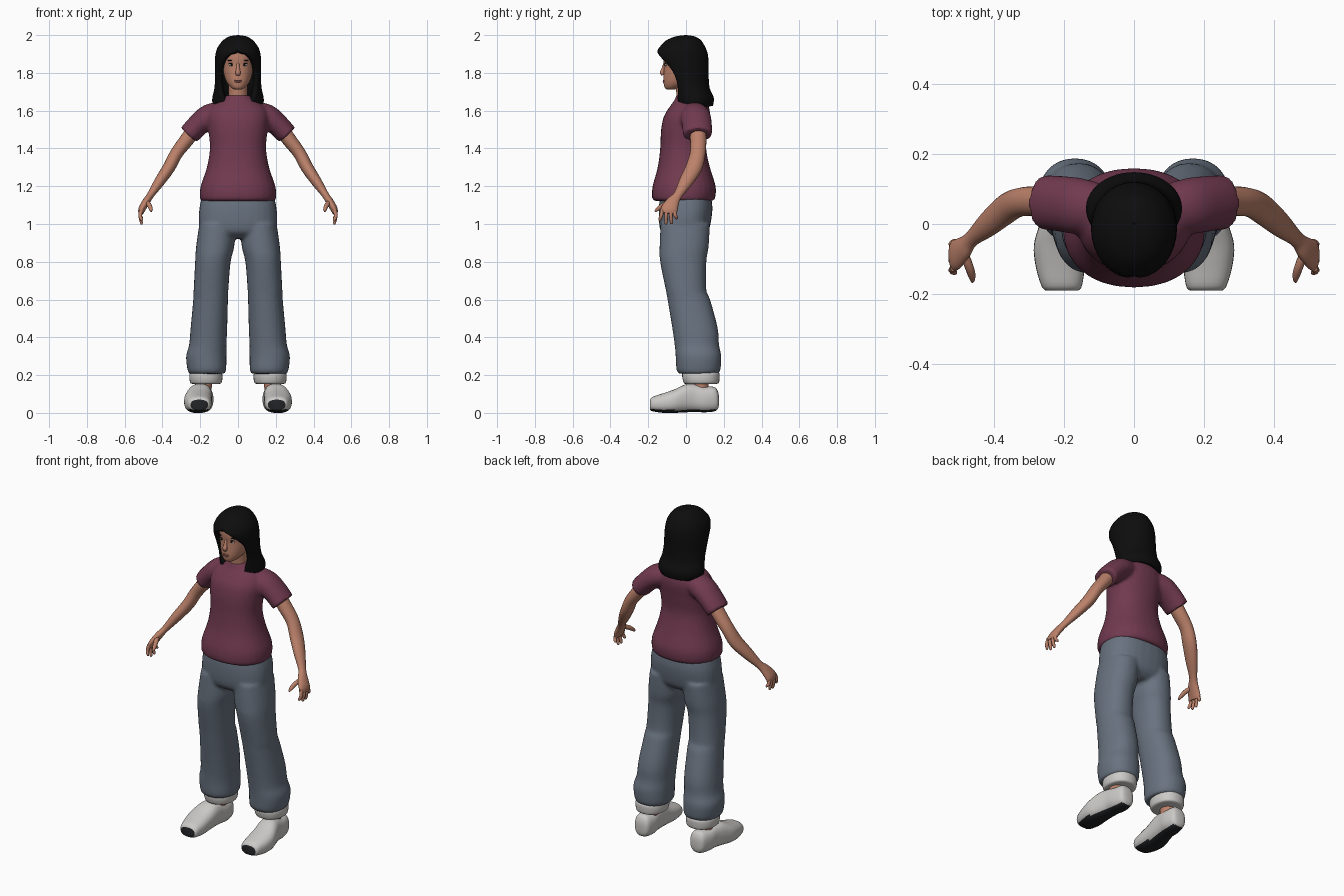
import bpy, bmesh, math
from mathutils import Vector

if "Cube" in bpy.data.objects:
    bpy.data.objects.remove(bpy.data.objects["Cube"])


def material(name, rgb):
    m = bpy.data.materials.new(name)
    m.diffuse_color = (*rgb, 1)
    m.use_nodes = True
    m.node_tree.nodes["Principled BSDF"].inputs["Base Color"].default_value = m.diffuse_color
    return m


SKIN = material("skin", (0.50, 0.22, 0.145))
SHIRT = material("maroon cloth", (0.165, 0.042, 0.078))
DENIM = material("grey blue cloth", (0.14, 0.17, 0.215))
HAIR = material("black hair", (0.004, 0.004, 0.004))
SHOE = material("off white", (0.60, 0.59, 0.57))
SOLE = material("dark sole", (0.015, 0.016, 0.018))
LIPS = material("lips", (0.36, 0.13, 0.11))
EYE = material("eye white", (0.65, 0.65, 0.62))


def smooth_rows(rows, steps=4):
    """Catmull-Rom resampling of a table of numbers."""
    out = []
    for i in range(len(rows) - 1):
        p0, p1 = rows[max(i - 1, 0)], rows[i]
        p2, p3 = rows[i + 1], rows[min(i + 2, len(rows) - 1)]
        for k in range(steps):
            t = k / steps
            out.append(tuple(
                0.5 * (2 * b + (c - a) * t + (2 * a - 5 * b + 4 * c - d) * t * t
                       + (3 * b - a - 3 * c + d) * t ** 3)
                for a, b, c, d in zip(p0, p1, p2, p3)))
    return out + [tuple(rows[-1])]


def loft(bm, sections, n=28, power=2.0):
    """Skin rounded sections (centre, half axis A, half axis B), capped."""
    rings = []
    for c, a, b in sections:
        ring = []
        for j in range(n):
            t = 2 * math.pi * j / n
            u, v = math.cos(t), math.sin(t)
            u = math.copysign(abs(u) ** (2 / power), u)
            v = math.copysign(abs(v) ** (2 / power), v)
            ring.append(bm.verts.new(c + a * u + b * v))
        rings.append(ring)
    for r, q in zip(rings, rings[1:]):
        for j in range(n):
            k = (j + 1) % n
            bm.faces.new((r[j], r[k], q[k], q[j]))
    bm.faces.new(rings[0])
    bm.faces.new(rings[-1])


def stack(bm, rows, side=1, power=2.0):
    """Horizontal sections: z, x centre, x half width, y front, y back."""
    loft(bm, [(Vector((side * x, (f + b) / 2, z)), Vector((w, 0, 0)),
               Vector((0, (b - f) / 2, 0))) for z, x, w, f, b in smooth_rows(rows)],
         power=power)


def tube(bm, rows, side=1, n=20):
    """Sections across a path: x, y, z, radius along y, other radius."""
    rows = smooth_rows(rows)
    pts = [Vector((side * r[0], r[1], r[2])) for r in rows]
    secs = []
    for i, r in enumerate(rows):
        d = (pts[min(i + 1, len(pts) - 1)] - pts[max(i - 1, 0)]).normalized()
        u = Vector((0, 1, 0))
        u = (u - d * u.dot(d)).normalized()
        secs.append((pts[i], u * r[3], d.cross(u) * r[4]))
    loft(bm, secs, n)


def finish(bm, name, mats, mirror=False, voxel=0, angle=50, recalc=True):
    if recalc:
        bmesh.ops.recalc_face_normals(bm, faces=bm.faces)
    me = bpy.data.meshes.new(name)
    bm.to_mesh(me)
    bm.free()
    ob = bpy.data.objects.new(name, me)
    bpy.context.collection.objects.link(ob)
    for m in mats:
        me.materials.append(m)
    bpy.ops.object.select_all(action='DESELECT')
    ob.select_set(True)
    bpy.context.view_layer.objects.active = ob
    bpy.ops.object.shade_smooth_by_angle(angle=math.radians(angle))
    if mirror:
        ob.modifiers.new("mirror", 'MIRROR')
    if voxel:  # fuse overlapping volumes into one cloth surface
        r = ob.modifiers.new("fuse", 'REMESH')
        r.mode, r.voxel_size, r.use_smooth_shade = 'VOXEL', voxel, True
        s = ob.modifiers.new("soften", 'SMOOTH')
        s.factor, s.iterations = 0.5, 5
    return ob


def blob(bm, centre, size):
    v = bmesh.ops.create_uvsphere(bm, u_segments=16, v_segments=10, radius=1)["verts"]
    bmesh.ops.scale(bm, vec=size, verts=v)
    bmesh.ops.translate(bm, vec=centre, verts=v)


# Shirt: torso with two sleeves
bm = bmesh.new()
stack(bm, [(1.122, 0, .195, -.17, .143), (1.14, 0, .202, -.18, .155),
           (1.2, 0, .198, -.177, .157), (1.3, 0, .165, -.15, .127),
           (1.4, 0, .149, -.137, .107), (1.5, 0, .157, -.132, .117),
           (1.57, 0, .162, -.117, .127), (1.62, 0, .142, -.087, .122),
           (1.655, 0, .095, -.062, .10), (1.682, 0, .06, -.052, .075)], power=2.2)
for s in (1, -1):
    tube(bm, [(.07, .04, 1.59, .065, .06), (.15, .05, 1.57, .08, .066),
              (.21, .058, 1.525, .08, .06), (.26, .062, 1.472, .078, .057)], s)
finish(bm, "shirt", [SHIRT], voxel=.01)

# Trousers: hips with two loose legs
bm = bmesh.new()
stack(bm, [(.925, 0, .12, -.09, .08), (.955, 0, .185, -.13, .115),
           (1.0, 0, .207, -.142, .13), (1.08, 0, .205, -.144, .14),
           (1.15, 0, .19, -.137, .133)], power=2.4)
for s in (1, -1):
    stack(bm, [(.207, .165, .092, -.035, .165), (.225, .165, .102, -.05, .182),
               (.3, .168, .107, -.055, .187), (.36, .16, .099, -.06, .175),
               (.45, .154, .097, -.073, .168), (.6, .145, .092, -.098, .128),
               (.65, .143, .092, -.107, .108), (.8, .133, .094, -.137, .108),
               (.88, .121, .101, -.14, .12), (1.0, .11, .095, -.135, .127)], s, 2.2)
finish(bm, "trousers", [DENIM], voxel=.01)

# Turned-up cuffs
bm = bmesh.new()
stack(bm, [(.153, .17, .07, 0, .16), (.16, .17, .083, -.012, .174),
           (.19, .17, .088, -.02, .178), (.212, .17, .084, -.018, .176),
           (.222, .17, .07, 0, .16)], power=2.2)
finish(bm, "cuff", [SHOE], mirror=True)

# Ankles
bm = bmesh.new()
stack(bm, [(.08, .188, .045, .03, .12), (.19, .18, .045, .03, .12)])
finish(bm, "ankle", [SKIN], mirror=True)

# Shoes, lofted from toe to heel, with dark sole and toe plate
bm = bmesh.new()
shoe = [(-.19, .205, .046, .015, .07), (-.175, .206, .058, .008, .086),
        (-.12, .21, .07, 0, .104), (-.06, .212, .073, 0, .125),
        (0, .203, .066, .003, .152), (.05, .195, .06, .005, .152),
        (.1, .19, .06, .003, .14), (.15, .187, .05, .008, .137),
        (.168, .187, .038, .02, .115), (.174, .187, .02, .04, .09)]
loft(bm, [(Vector((x, y, (lo + hi) / 2)), Vector((w, 0, 0)), Vector((0, 0, (hi - lo) / 2)))
          for y, x, w, lo, hi in smooth_rows(shoe)], power=2.5)
bmesh.ops.recalc_face_normals(bm, faces=bm.faces)
for f in bm.faces:
    if f.normal.z < -.75 or f.normal.y < -.9:
        f.material_index = 1
finish(bm, "shoe", [SHOE, SOLE], mirror=True)

# Arms with hands
bm = bmesh.new()
tube(bm, [(.21, .062, 1.53, .042, .04), (.268, .065, 1.45, .043, .038),
          (.325, .062, 1.375, .041, .034), (.365, .042, 1.30, .044, .033),
          (.415, .0, 1.225, .037, .028), (.462, -.042, 1.155, .024, .019),
          (.485, -.068, 1.12, .034, .02), (.508, -.088, 1.08, .044, .019),
          (.515, -.093, 1.055, .04, .013)])
for y0, y1, z1 in ((-.125, -.138, 1.015), (-.104, -.106, .998),
                   (-.083, -.077, 1.0), (-.064, -.05, 1.025)):
    tube(bm, [(.512, y0, 1.075, .011, .011), (.518, (y0 + y1) / 2, 1.045, .010, .010),
              (.511, y1, z1 + .008, .008, .008), (.508, y1, z1, .003, .003)], n=10)
tube(bm, [(.488, -.075, 1.12, .012, .012), (.47, -.12, 1.10, .013, .013),
          (.461, -.15, 1.078, .010, .010), (.46, -.165, 1.066, .004, .004)], n=10)
finish(bm, "arm", [SKIN], mirror=True)

# Neck
bm = bmesh.new()
stack(bm, [(1.62, 0, .058, -.05, .07), (1.68, 0, .05, -.05, .055), (1.77, 0, .05, -.06, .05)])
finish(bm, "neck", [SKIN])

# Head with nose
bm = bmesh.new()
stack(bm, [(1.712, 0, .018, -.10, -.06), (1.722, 0, .036, -.113, -.03),
           (1.75, 0, .06, -.119, .03), (1.79, 0, .075, -.119, .07),
           (1.84, 0, .083, -.117, .09), (1.88, 0, .085, -.121, .09),
           (1.93, 0, .08, -.112, .08), (1.965, 0, .045, -.06, .045)], power=2.1)
tube(bm, [(0, -.112, 1.85, .008, .007), (0, -.121, 1.82, .009, .010),
          (0, -.126, 1.802, .012, .014), (0, -.122, 1.788, .008, .011)], n=14)
finish(bm, "head", [SKIN])

# Facial details
bm = bmesh.new()
blob(bm, (.034, -.106, 1.843), (.016, .006, .007))
finish(bm, "eye", [EYE], mirror=True)
bm = bmesh.new()
blob(bm, (.034, -.1105, 1.843), (.0065, .003, .0065))
blob(bm, (.034, -.108, 1.850), (.018, .005, .002))
blob(bm, (.036, -.109, 1.866), (.02, .004, .003))
finish(bm, "iris_and_brow", [HAIR], mirror=True)
bm = bmesh.new()
blob(bm, (0, -.115, 1.760), (.021, .008, .004))
blob(bm, (0, -.115, 1.753), (.018, .009, .005))
finish(bm, "lips", [LIPS])

# Long hair: shell open around the face (z, half width, front, back, opening angle)
hair = [(2.0, .002, -.002, .002, 0), (1.993, .045, -.055, .045, 0), (1.972, .08, -.105, .08, 0),
        (1.94, .105, -.137, .10, 0), (1.92, .114, -.15, .109, .03), (1.90, .119, -.156, .115, .38),
        (1.87, .122, -.15, .119, .66), (1.83, .122, -.132, .12, .88), (1.78, .121, -.11, .12, 1.0),
        (1.72, .125, -.08, .125, .88), (1.66, .136, -.062, .145, .6), (1.625, .134, -.055, .147, .58),
        (1.60, .118, -.045, .142, .75)]
bm = bmesh.new()
N, rings = 40, []
for z, w, f, b, a in smooth_rows(hair):
    ring, a = [], max(a, 0)
    for j in range(N + 1):
        t = a + (2 * math.pi - 2 * a) * j / N
        lift = .025 * (.5 - .5 * math.cos(t)) * max(0, min(1, (1.72 - z) / .1))
        ring.append(bm.verts.new((w * math.sin(t), (f + b) / 2 - (b - f) / 2 * math.cos(t), z + lift)))
    rings.append(ring)
for r, q in zip(rings, rings[1:]):
    for j in range(N):
        bm.faces.new((r[j], q[j], q[j + 1], r[j + 1]))
bmesh.ops.remove_doubles(bm, verts=bm.verts, dist=.0008)
ob = finish(bm, "hair", [HAIR], recalc=False)
m = ob.modifiers.new("thickness", 'SOLIDIFY')
m.thickness, m.offset = .026, -1
